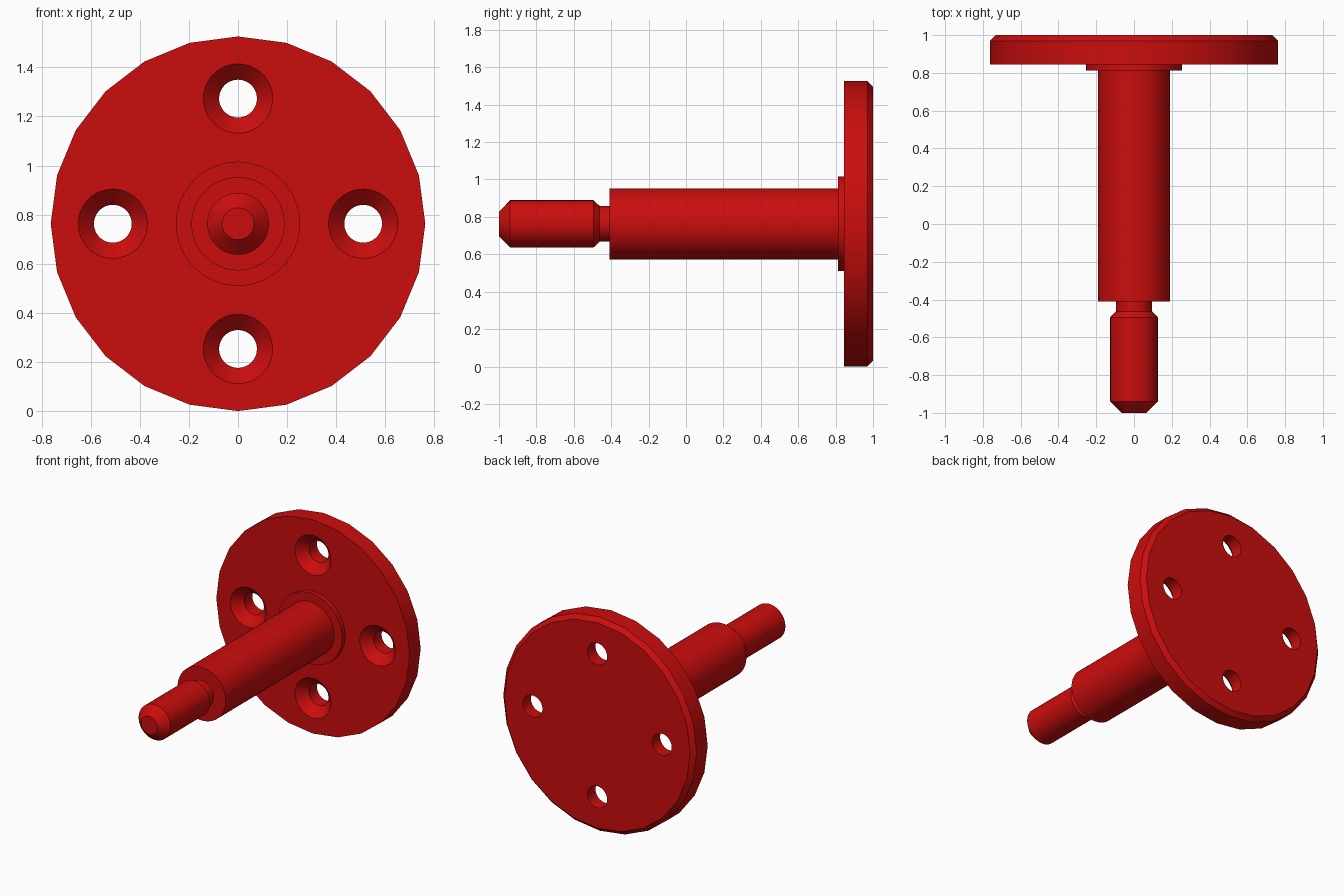
import bpy, bmesh
from math import cos, sin, pi, radians

CENTRE_Z = 0.763

if "Cube" in bpy.data.objects:
    bpy.data.objects.remove(bpy.data.objects["Cube"], do_unlink=True)

red = bpy.data.materials.new("red_paint")
red.use_nodes = True
red.diffuse_color = (0.6, 0.004, 0.004, 1)
red.node_tree.nodes["Principled BSDF"].inputs["Base Color"].default_value = red.diffuse_color


def lathe(name, profile, sides, x=0, z=CENTRE_Z):
    """Closed solid turned about the y direction from (y, radius) points."""
    bm = bmesh.new()
    rings = []
    for y, r in profile:
        angles = [2 * pi * i / sides for i in range(sides)]
        rings.append([bm.verts.new((x + r * sin(a), y, z + r * cos(a))) for a in angles])
    for a, b in zip(rings, rings[1:]):
        for i in range(sides):
            j = (i + 1) % sides
            bm.faces.new((a[i], a[j], b[j], b[i]))
    bm.faces.new(rings[0])
    bm.faces.new(rings[-1])
    bmesh.ops.recalc_face_normals(bm, faces=bm.faces)
    mesh = bpy.data.meshes.new(name)
    bm.to_mesh(mesh)
    bm.free()
    mesh.materials.append(red)
    obj = bpy.data.objects.new(name, mesh)
    bpy.context.collection.objects.link(obj)
    return obj


def activate(obj):
    bpy.ops.object.select_all(action='DESELECT')
    obj.select_set(True)
    bpy.context.view_layer.objects.active = obj


# Mounting flange with a chamfered back rim
flange = lathe("flange", [(0.845, 0.763), (0.97, 0.763), (1.0, 0.733)], 24)

# Four countersunk bolt holes
for i in range(4):
    a = i * pi / 2
    cutter = lathe("bolt_hole_cutter",
                   [(0.835, 0.151), (0.91, 0.077), (1.05, 0.077)], 48,
                   0.51 * sin(a), CENTRE_Z + 0.51 * cos(a))
    cutter.hide_render = True
    cut = flange.modifiers.new("bolt_hole", 'BOOLEAN')
    cut.operation = 'DIFFERENCE'
    cut.solver = 'EXACT'
    cut.object = cutter
    activate(flange)
    bpy.ops.object.modifier_apply(modifier=cut.name)
    bpy.data.objects.remove(cutter, do_unlink=True)

# Raised collar at the root of the shaft
collar = lathe("collar", [(0.813, 0.253), (0.9, 0.253)], 64)

# Main shaft
shaft = lathe("shaft", [(-0.41, 0.19), (0.9, 0.19)], 64)

# Stud with chamfered tip and relief groove
stud = lathe("stud", [(-1, 0.065), (-0.94, 0.126), (-0.494, 0.126),
                      (-0.462, 0.095), (-0.35, 0.095)], 64)

for part in (flange, collar, shaft, stud):
    activate(part)
    bpy.ops.object.shade_smooth_by_angle(angle=radians(30))
